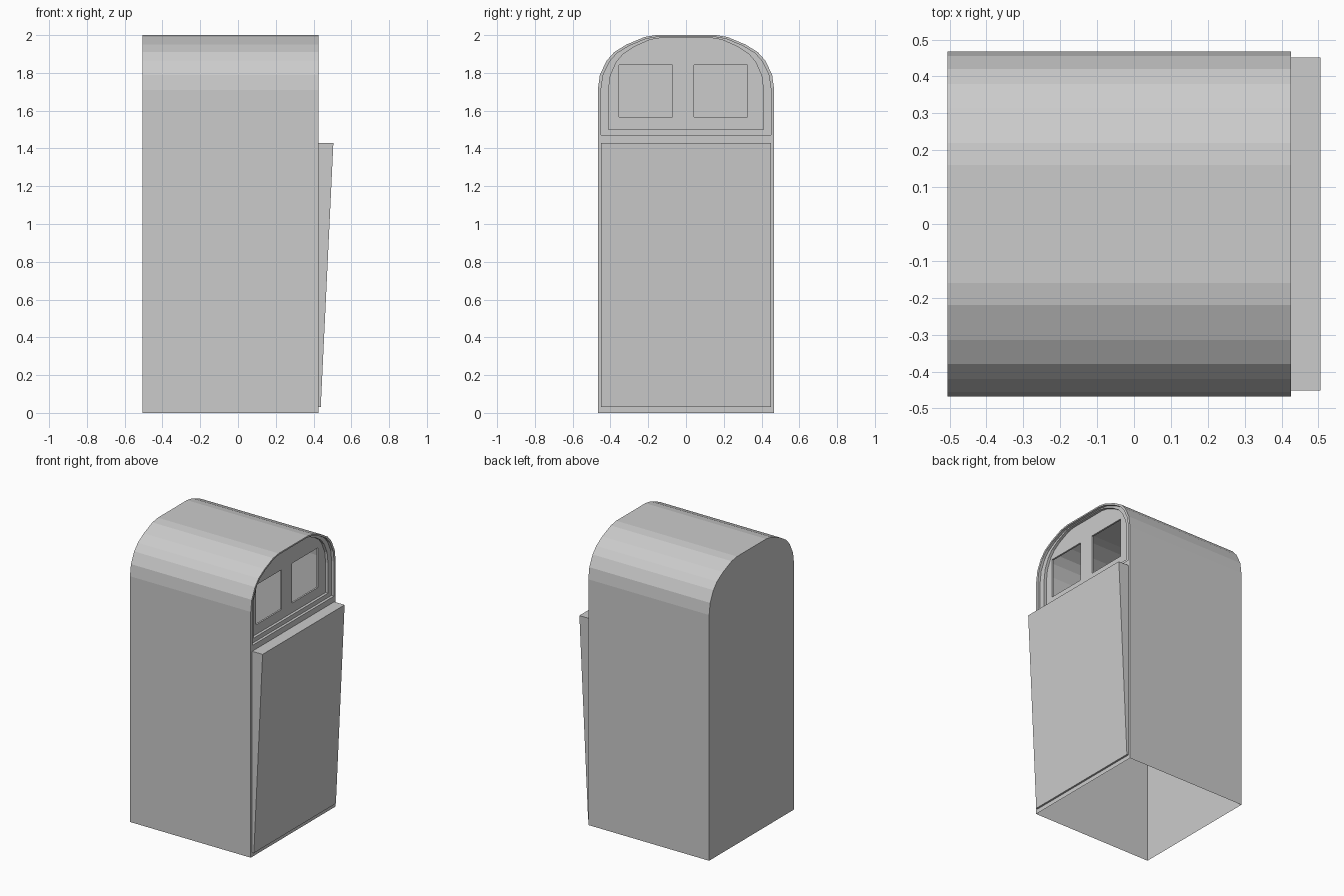
import bpy, bmesh

if "Cube" in bpy.data.objects:
    bpy.data.objects.remove(bpy.data.objects["Cube"])

X_BACK, X_FRONT = -0.505, 0.425
STEP = 0.019          # depth of each recess step
JAMB = 0.012          # depth of window returns
SPRING = 1.71         # height where the arch starts

# right half of the arched roof, from the wall up to the flat top
ARCH = [(0.467, 1.71), (0.456, 1.79), (0.42, 1.865), (0.38, 1.91),
        (0.315, 1.95), (0.22, 1.99), (0.16, 2.0)]


def arch_profile(half, top, base):
    """Closed arch outline (y, z), fitted to a half width, top and base height."""
    sy, sz = half / 0.467, (top - SPRING) / (2.0 - SPRING)
    right = [(y * sy, SPRING + (z - SPRING) * sz) for y, z in ARCH]
    left = [(-y, z) for y, z in reversed(right)]
    return [(half, base)] + right + left + [(-half, base)]


def make_object(name, bm):
    bmesh.ops.recalc_face_normals(bm, faces=bm.faces)
    mesh = bpy.data.meshes.new(name)
    bm.to_mesh(mesh)
    bm.free()
    obj = bpy.data.objects.new(name, mesh)
    bpy.context.collection.objects.link(obj)
    return obj


bm = bmesh.new()


def loop(points, x):
    return [bm.verts.new((x, y, z)) for y, z in points]


def bridge(a, b, closed=True):
    n = len(a)
    for i in range(n if closed else n - 1):
        j = (i + 1) % n
        bm.faces.new((a[i], a[j], b[j], b[i]))


def fill(*loops):
    """Flat fill of the first loop, with the other loops as holes."""
    edges = []
    for vs in loops:
        for i, v in enumerate(vs):
            w = vs[(i + 1) % len(vs)]
            edges.append(bm.edges.get((v, w)) or bm.edges.new((v, w)))
    bmesh.ops.triangle_fill(bm, use_beauty=True, edges=edges, normal=(1, 0, 0))


# body: hollow arched shell with an open bottom
outer = arch_profile(0.467, 2.0, 0.0)
back, front = loop(outer, X_BACK), loop(outer, X_FRONT)
bridge(back, front, closed=False)
bm.faces.new(back)

# front wall with a two-step recess in the arch
mid, inner = arch_profile(0.45, 1.99, 1.47), arch_profile(0.41, 1.984, 1.50)
mid_a, mid_b = loop(mid, X_FRONT), loop(mid, X_FRONT - STEP)
inn_a, inn_b = loop(inner, X_FRONT - STEP), loop(inner, X_FRONT - 2 * STEP)
fill(front, mid_a)
bridge(mid_a, mid_b)
bridge(mid_b, inn_a)
bridge(inn_a, inn_b)

# recessed panel with two window openings
holes = []
for y0, y1 in ((-0.355, -0.072), (0.042, 0.325)):
    rect = [(y0, 1.567), (y1, 1.567), (y1, 1.843), (y0, 1.843)]
    hole = loop(rect, X_FRONT - 2 * STEP)
    holes.append(hole)
fill(inn_b, *holes)
for hole in holes:
    bridge(hole, loop([(v.co.y, v.co.z) for v in hole], X_FRONT - 2 * STEP - JAMB))
make_object("body", bm)

# door: wedge leaning out from the front wall
bm = bmesh.new()
side = [(X_FRONT, 0.03), (0.438, 0.03), (0.505, 1.43), (X_FRONT, 1.43)]
ends = [[bm.verts.new((x, y, z)) for x, z in side] for y in (-0.451, 0.451)]
bridge(*ends)
for end in ends:
    bm.faces.new(end)
make_object("door", bm)
